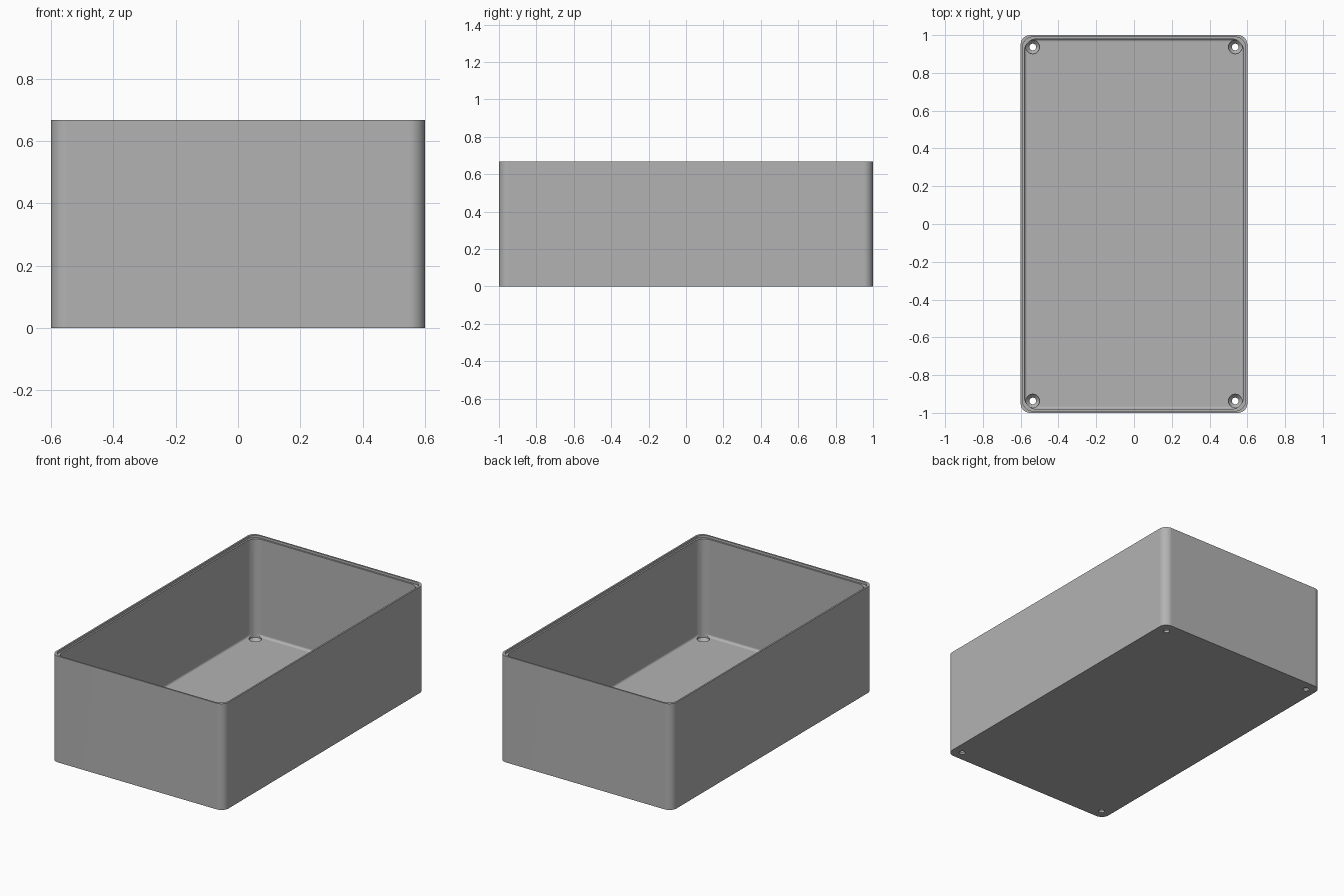
import bpy
import bmesh
from math import cos, sin, pi

cube = bpy.data.objects.get("Cube")
if cube:
    bpy.data.objects.remove(cube, do_unlink=True)

HALF_X, HALF_Y, HEIGHT = 0.6, 1.0, 0.667
FLOOR, WALL, FILLET = 0.04, 0.02, 0.015

grey = bpy.data.materials.new("grey plastic")
grey.use_nodes = True
colour = (0.45, 0.45, 0.45, 1)
grey.diffuse_color = colour
grey.node_tree.nodes["Principled BSDF"].inputs["Base Color"].default_value = colour


def rounded_ring(bm, inset, radius, z, steps=10):
    """Rounded rectangle of vertices, inset from the outer size."""
    verts = []
    for quarter, (sx, sy) in enumerate([(1, 1), (-1, 1), (-1, -1), (1, -1)]):
        cx = sx * (HALF_X - inset - radius)
        cy = sy * (HALF_Y - inset - radius)
        for i in range(steps + 1):
            a = (quarter + i / steps) * pi / 2
            verts.append(bm.verts.new((cx + radius * cos(a), cy + radius * sin(a), z)))
    return verts


def bridge(bm, rings):
    for low, high in zip(rings, rings[1:]):
        n = len(low)
        for i in range(n):
            j = (i + 1) % n
            bm.faces.new((low[i], low[j], high[j], high[i]))


def make_object(name, bm):
    bmesh.ops.recalc_face_normals(bm, faces=bm.faces)
    mesh = bpy.data.meshes.new(name)
    bm.to_mesh(mesh)
    bm.free()
    mesh.materials.append(grey)
    obj = bpy.data.objects.new(name, mesh)
    bpy.context.collection.objects.link(obj)
    return obj


# Open box: outer wall, stepped rim, inner wall, floor fillet
profile = [(0, 0.05, 0), (0, 0.05, HEIGHT),
           (0.01, 0.055, HEIGHT), (0.01, 0.055, HEIGHT - 0.015),
           (WALL, 0.065, HEIGHT - 0.015)]
for k in range(6):
    a = k / 5 * pi / 2
    inset = FILLET * (1 - cos(a))
    profile.append((WALL + inset, 0.065 - inset, FLOOR + FILLET * (1 - sin(a))))
bm = bmesh.new()
rings = [rounded_ring(bm, *p) for p in profile]
bridge(bm, rings)
bm.faces.new(rings[0])
bm.faces.new(rings[-1])
box = make_object("open_box", bm)

# Countersunk screw holes with head clearance up the corners
bm = bmesh.new()
SIDES = 32
hole_profile = [(0.018, -0.1), (0.018, 0.012), (0.036, 0.032), (0.036, 0.57)]
for sx in (-1, 1):
    for sy in (-1, 1):
        rings = [[bm.verts.new((sx * 0.536 + r * cos(2 * pi * i / SIDES),
                                sy * 0.937 + r * sin(2 * pi * i / SIDES), z))
                  for i in range(SIDES)] for r, z in hole_profile]
        bridge(bm, rings)
        bm.faces.new(rings[0])
        bm.faces.new(rings[-1])
cutter = make_object("screw_hole_cutter", bm)
cutter.hide_render = True

bpy.ops.object.select_all(action="DESELECT")
bpy.context.view_layer.objects.active = box
box.select_set(True)
cut = box.modifiers.new("screw holes", "BOOLEAN")
cut.object = cutter
cut.operation = "DIFFERENCE"
cut.solver = "EXACT"
bpy.ops.object.modifier_apply(modifier=cut.name)
bpy.data.objects.remove(cutter, do_unlink=True)

# Smooth corners, crisp edges and flat panels
bpy.ops.object.shade_smooth_by_angle(angle=pi / 6)
normals = box.modifiers.new("flat panels", "WEIGHTED_NORMAL")
normals.keep_sharp = True
